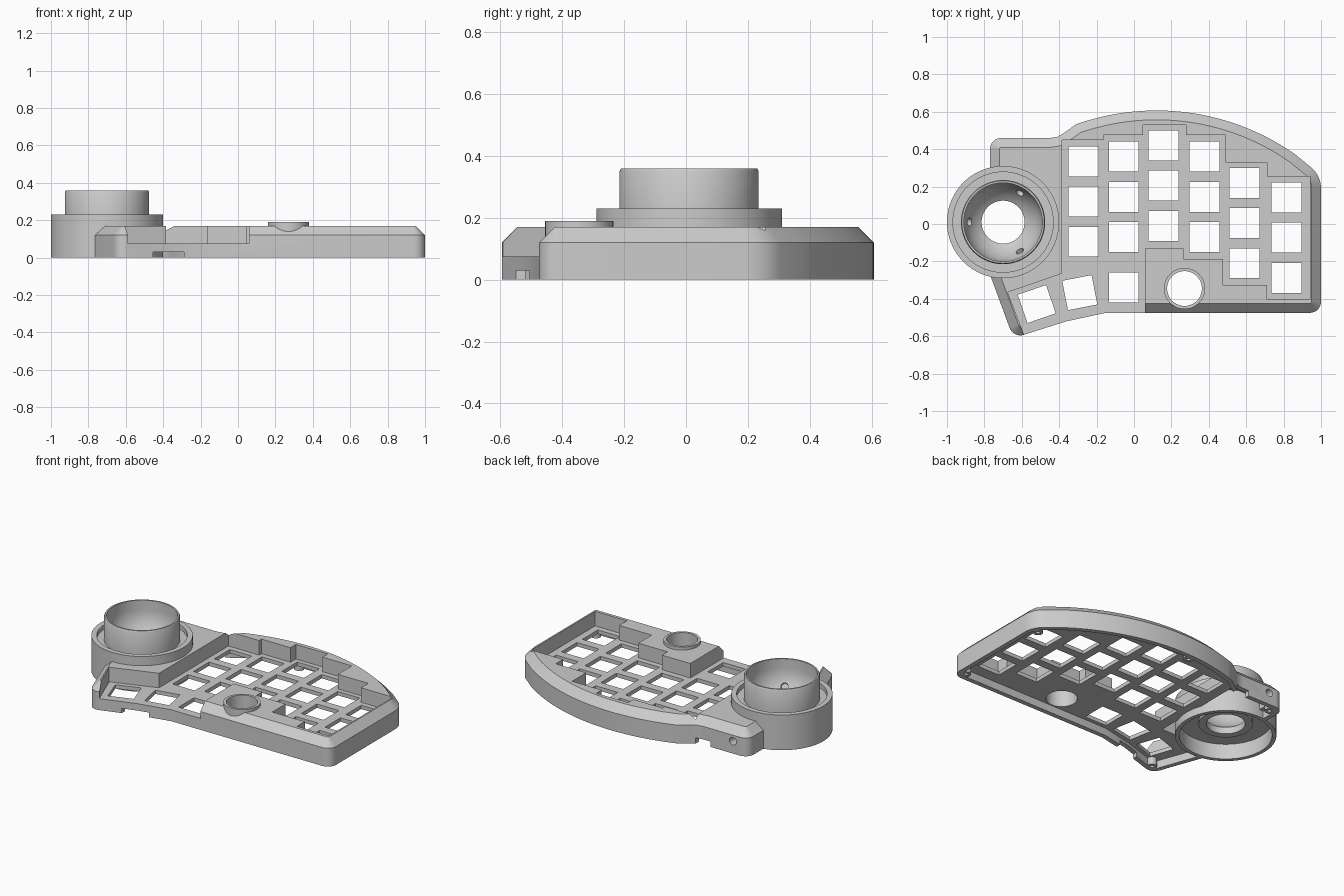
import bpy, bmesh
from math import sin, cos, pi, sqrt, radians
from mathutils import Vector, Matrix

if "Cube" in bpy.data.objects:
    bpy.data.objects.remove(bpy.data.objects["Cube"])

grey = bpy.data.materials.new("grey_plastic")
grey.use_nodes = True
grey.diffuse_color = (0.604, 0.604, 0.604, 1)
grey.node_tree.nodes["Principled BSDF"].inputs["Base Color"].default_value = grey.diffuse_color


def finish(name, bm):
    bmesh.ops.recalc_face_normals(bm, faces=bm.faces)
    me = bpy.data.meshes.new(name)
    bm.to_mesh(me)
    bm.free()
    me.materials.append(grey)
    ob = bpy.data.objects.new(name, me)
    bpy.context.collection.objects.link(ob)
    return ob


def add_loft(bm, rings):
    """Skin a stack of (outline, height) rings and cap both ends."""
    loops = [[bm.verts.new((x, y, z)) for x, y in pts] for pts, z in rings]
    n = len(loops[0])
    for low, high in zip(loops, loops[1:]):
        for i in range(n):
            j = (i + 1) % n
            bm.faces.new((low[i], low[j], high[j], high[i]))
    bm.faces.new(loops[0][::-1])
    bm.faces.new(loops[-1])


def loft(name, rings):
    bm = bmesh.new()
    add_loft(bm, rings)
    return finish(name, bm)


def prism(name, pts, z0, z1):
    return loft(name, [(pts, z0), (pts, z1)])


def circle(x, y, r, n=64):
    return [(x + r * cos(2 * pi * i / n), y + r * sin(2 * pi * i / n)) for i in range(n)]


def rect(x0, x1, y0, y1):
    return [(x0, y0), (x1, y0), (x1, y1), (x0, y1)]


def lathe(name, profile, x, y, n=72):
    """Revolve a closed (radius, height) profile about a vertical axis."""
    bm = bmesh.new()
    cols = [[bm.verts.new((x + r * cos(2 * pi * i / n), y + r * sin(2 * pi * i / n), z))
             for r, z in profile] for i in range(n)]
    m = len(profile)
    for i in range(n):
        a, b = cols[i], cols[(i + 1) % n]
        for k in range(m):
            q = (k + 1) % m
            bm.faces.new((a[k], b[k], b[q], a[q]))
    return finish(name, bm)


def rod(name, start, end, r):
    """Cylinder between two points."""
    start, end = Vector(start), Vector(end)
    d = end - start
    bm = bmesh.new()
    turn = d.to_track_quat('Z', 'Y').to_matrix().to_4x4()
    bmesh.ops.create_cone(bm, cap_ends=True, segments=24, radius1=r, radius2=r, depth=d.length,
                          matrix=Matrix.Translation((start + end) / 2) @ turn)
    return finish(name, bm)


def cut(target, cutter):
    mod = target.modifiers.new("cut", 'BOOLEAN')
    mod.operation = 'DIFFERENCE'
    mod.solver = 'EXACT'
    mod.object = cutter
    bpy.context.view_layer.objects.active = target
    bpy.ops.object.modifier_apply(modifier=mod.name)
    bpy.data.objects.remove(cutter)


def rounded(corners):
    """Replace each corner that carries a radius with an arc."""
    out = []
    for i, (x, y, r) in enumerate(corners):
        p = Vector((x, y))
        if not r:
            out.append((x, y))
            continue
        a = (Vector(corners[i - 1][:2]) - p).normalized()
        b = (Vector(corners[(i + 1) % len(corners)][:2]) - p).normalized()
        half = a.angle(b) / 2
        c = p + (a + b).normalized() * r / sin(half)
        t = r * cos(half) / sin(half)
        u, v = (p + a * t - c).normalized(), (p + b * t - c).normalized()
        out += [tuple(c + u.slerp(v, k / 8).normalized() * r) for k in range(9)]
    return out


def inset(pts, d):
    """Mitred inward offset of a counter-clockwise outline."""
    out = []
    for i, p in enumerate(pts):
        p = Vector(p)
        a = (p - Vector(pts[i - 1])).normalized()
        b = (Vector(pts[(i + 1) % len(pts)]) - p).normalized()
        na, nb = Vector((-a.y, a.x)), Vector((-b.y, b.x))
        out.append(tuple(p + (na + nb) * d / (1 + na.dot(nb))))
    return out


# Case outline: straight front and side, bowed back, stepped ball-mount corner
bow = [(x, -0.683 + sqrt(1.29 ** 2 - (x - 0.12) ** 2), 0)
       for x in [0.86 - 1.17 * i / 26 for i in range(27)]]
outline = rounded([(-0.645, -0.61, 0.06), (-0.36, -0.52, 0), (-0.15, -0.475, 0),
                   (1, -0.475, 0.06), (1, 0.26, 0.15)] + bow +
                  [(-0.37, 0.49, 0), (-0.41, 0.466, 0), (-0.45, 0.46, 0),
                   (-0.77, 0.46, 0.06), (-0.77, -0.27, 0)])
case = loft("keyboard_case", [(outline, 0), (outline, 0.12), (inset(outline, 0.05), 0.17)])

# Hollow underside and deeper pocket under the ball-mount shelf
cut(case, prism("cavity", inset(outline, 0.03), -0.1, 0.05))
cut(case, prism("shelf_pocket", rect(-0.71, -0.42, -0.24, 0.4), -0.1, 0.14))

# Stepped key well, open at the thumb side
well = [(-0.385, -0.265), (-0.675, -0.365), (-0.55, -0.69), (0.06, -0.69), (0.06, -0.13),
        (0.265, -0.13), (0.265, -0.187), (0.475, -0.187), (0.475, -0.325), (0.71, -0.325),
        (0.71, -0.405), (0.94, -0.405), (0.94, 0.255), (0.71, 0.255), (0.71, 0.33),
        (0.49, 0.33), (0.49, 0.475), (0.277, 0.475), (0.277, 0.53), (0.047, 0.53),
        (0.047, 0.475), (-0.163, 0.475), (-0.163, 0.45), (-0.385, 0.45)]
cut(case, prism("key_well", well, 0.075, 0.4))

# Square switch holes: staggered columns plus turned thumb keys
keys = [(x, top - 0.215 * row, 0)
        for x, top in [(-0.27, 0.335), (-0.055, 0.36), (0.158, 0.42),
                       (0.377, 0.36), (0.59, 0.22), (0.815, 0.142)]
        for row in range(3)]
keys += [(-0.055, -0.34, 0), (-0.29, -0.367, 11), (-0.52, -0.428, 19)]
bm = bmesh.new()
for x, y, deg in keys:
    rot = Matrix.Rotation(radians(deg), 2)
    add_loft(bm, [([tuple(Vector((x, y)) + rot @ Vector(c))
                    for c in rect(-0.08, 0.08, -0.08, 0.08)], z) for z in (-0.1, 0.3)])
cut(case, finish("switch_holes", bm))

# Openings for the ball housing, dial, plugs and reset button
BX, BY = -0.70, 0.01
DX, DY = 0.27, -0.345
cut(case, prism("housing_opening", circle(BX, BY, 0.29), -0.1, 0.4))
cut(case, prism("dial_opening", circle(DX, DY, 0.1), -0.1, 0.4))
cut(case, prism("front_notch", rect(-0.455, -0.29, -0.6, -0.45), -0.1, 0.03))
cut(case, prism("back_notch", rect(-0.5, -0.4, 0.38, 0.6), -0.1, 0.035))
cut(case, rod("back_hole", (-0.66, 0.35, 0.08), (-0.66, 0.6, 0.08), 0.025))

# Ball housing: outer drum, groove, and raised cup with a spherical seat
R, CZ = 0.21, 0.30
end = pi / 2 - 0.579
seat = [(R * cos(end * i / 12), CZ - R * sin(end * i / 12)) for i in range(13)]
profile = [(0.275, 0), (0.30, 0), (0.30, 0.23), (0.268, 0.23), (0.268, 0.2), (0.225, 0.2),
           (0.225, 0.35), (0.22, 0.36), (R, 0.36)] + seat + [
           (0.115, 0.08), (0.16, 0.08), (0.16, 0.1), (0.275, 0.1)]
housing = lathe("ball_housing", profile, BX, BY, 96)

# Three bearing sockets in the seat
for deg in (60, 180, 300):
    way = Vector((0.857 * cos(radians(deg)), 0.857 * sin(radians(deg)), -0.515))
    mid = Vector((BX, BY, CZ))
    cut(housing, rod("bearing_socket", mid + way * 0.16, mid + way * 0.245, 0.022))

# Raised collar around the dial
collar = lathe("dial_collar", [(0.093, 0.05), (0.11, 0.05), (0.11, 0.19), (0.093, 0.19)], DX, DY, 64)

# Screw posts on the underside
posts = [lathe("screw_post", [(0.012, 0), (0.03, 0), (0.03, 0.055), (0.012, 0.055)], x, y, 24)
         for x, y in [(0.945, -0.42), (0.935, 0.23), (0.05, 0.56), (-0.6, -0.55), (-0.71, 0.4)]]

bpy.ops.object.select_all(action='DESELECT')
for ob in [case, housing, collar] + posts:
    ob.select_set(True)
bpy.context.view_layer.objects.active = case
bpy.ops.object.shade_smooth_by_angle(angle=radians(30))
